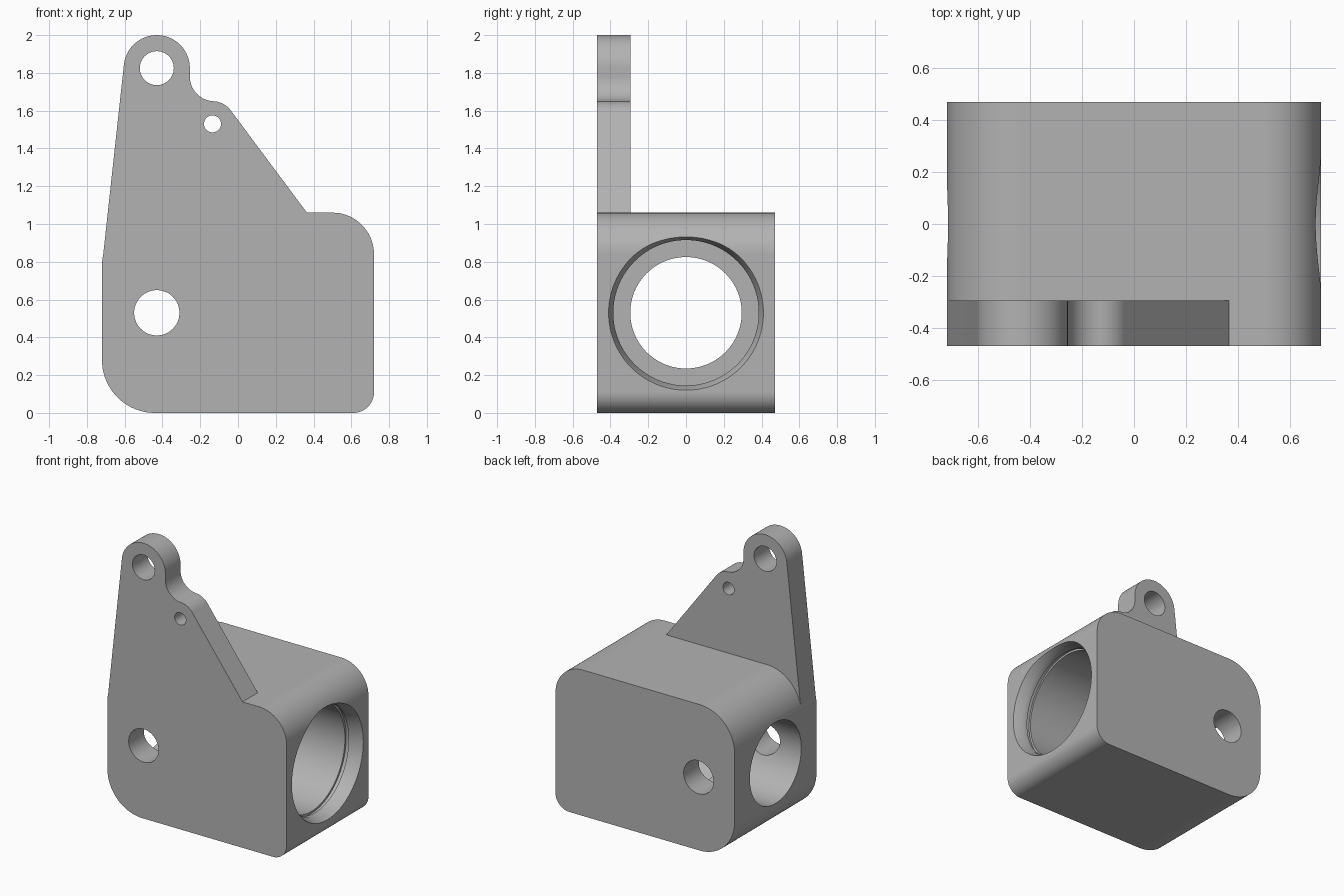
import bpy, bmesh
from math import sin, cos, pi, radians
from mathutils import Matrix

cube = bpy.data.objects.get("Cube")
if cube:
    bpy.data.objects.remove(cube, do_unlink=True)

W, FRONT, BACK, TOP = 0.72, -0.47, 0.47, 1.06
PLATE_BACK = -0.295
AXIS_Z = 0.53

grey = bpy.data.materials.new("machined grey")
grey.use_nodes = True
colour = (0.45, 0.45, 0.45, 1)
grey.diffuse_color = colour
grey.node_tree.nodes["Principled BSDF"].inputs["Base Color"].default_value = colour


def arc(x, z, r, start, end, n=20):
    """Points along an arc, angles in degrees."""
    angles = [radians(start + (end - start) * i / n) for i in range(n + 1)]
    return [(x + r * cos(a), z + r * sin(a)) for a in angles]


def finish(name, bm):
    bmesh.ops.recalc_face_normals(bm, faces=bm.faces)
    mesh = bpy.data.meshes.new(name)
    bm.to_mesh(mesh)
    bm.free()
    mesh.materials.append(grey)
    obj = bpy.data.objects.new(name, mesh)
    bpy.context.collection.objects.link(obj)
    return obj


def prism(name, outline, y0, y1):
    """Extrude an x-z outline along y."""
    bm = bmesh.new()
    face = bm.faces.new([bm.verts.new((x, y0, z)) for x, z in outline])
    out = bmesh.ops.extrude_face_region(bm, geom=[face])
    verts = [v for v in out["geom"] if isinstance(v, bmesh.types.BMVert)]
    bmesh.ops.translate(bm, verts=verts, vec=(0, y1 - y0, 0))
    return finish(name, bm)


def lathe_x(name, stations, n=96):
    """Solid of revolution about the bore axis from (x, radius) stations."""
    bm = bmesh.new()
    rings = [[bm.verts.new((x, r * cos(2 * pi * i / n), AXIS_Z + r * sin(2 * pi * i / n)))
              for i in range(n)] for x, r in stations]
    for a, b in zip(rings, rings[1:]):
        for i in range(n):
            j = (i + 1) % n
            bm.faces.new((a[i], a[j], b[j], b[i]))
    bm.faces.new(rings[0])
    bm.faces.new(rings[-1])
    return finish(name, bm)


def boolean(target, tool, operation):
    mod = target.modifiers.new(tool.name, "BOOLEAN")
    mod.operation, mod.solver, mod.object = operation, "EXACT", tool
    bpy.context.view_layer.objects.active = target
    bpy.ops.object.modifier_apply(modifier=mod.name)
    bpy.data.objects.remove(tool, do_unlink=True)


# Block with four different corner radii
block_outline = []
for sx, top, r, start in ((1, 1, 0.22, 0), (-1, 1, 0.28, 90), (-1, 0, 0.28, 180), (1, 0, 0.11, 270)):
    block_outline += arc(sx * (W - r), TOP - r if top else r, r, start, start + 90)
housing = prism("bracket_housing", block_outline, FRONT, BACK)

# Upright plate with a rounded lug and a small ear
plate_outline = [(-W, 0.78)]
plate_outline += arc(-0.43, 1.825, 0.175, 173.7, 0, 40)
plate_outline += arc(-0.125, 1.78, 0.13, 180, 268)
plate_outline += arc(-0.135, 1.53, 0.12, 88, 36.6)
plate_outline += [(0.365, TOP), (0.3, 0.8)]
boolean(housing, prism("upright_plate", plate_outline, FRONT, PLATE_BACK), "UNION")

# Stepped bore along x: chamfered mouth, ring groove, wide bore, narrow exit
bore = [(-0.8, 0.295), (-0.15, 0.295), (-0.15, 0.385), (0.59, 0.385), (0.59, 0.4),
        (0.62, 0.4), (0.62, 0.385), (0.66, 0.385), (W, 0.41), (0.8, 0.41)]
boolean(housing, lathe_x("stepped_bore", bore), "DIFFERENCE")

# Cross hole through the block, then the two plate holes
for name, x, z, r, end in (("cross_hole", -0.43, AXIS_Z, 0.12, 0.6),
                           ("lug_hole", -0.43, 1.825, 0.09, -0.2),
                           ("ear_hole", -0.135, 1.53, 0.045, -0.2)):
    boolean(housing, prism(name, arc(x, z, r, 0, 360, 48)[:-1], -0.6, end), "DIFFERENCE")

# Smooth curves with crisp edges
bpy.ops.object.select_all(action="DESELECT")
housing.select_set(True)
bpy.context.view_layer.objects.active = housing
bpy.ops.object.shade_smooth_by_angle(angle=radians(25))
weighted = housing.modifiers.new("even_shading", "WEIGHTED_NORMAL")
weighted.keep_sharp = True
